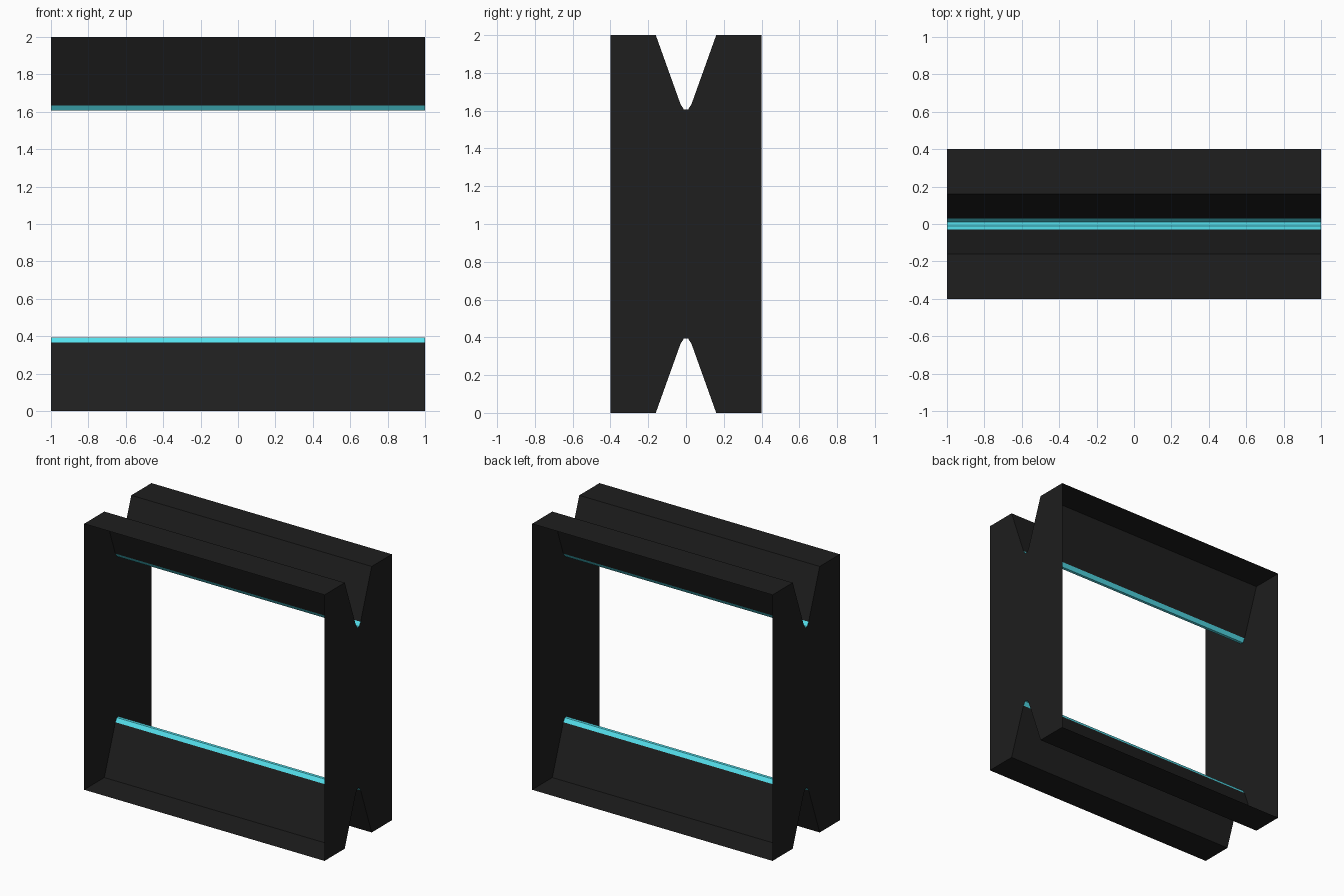
import bpy, bmesh

if "Cube" in bpy.data.objects:
    bpy.data.objects.remove(bpy.data.objects["Cube"])

def material(name, color):
    m = bpy.data.materials.new(name)
    m.diffuse_color = color
    m.use_nodes = True
    m.node_tree.nodes["Principled BSDF"].inputs["Base Color"].default_value = m.diffuse_color
    return m

black = material("black", (0.013, 0.013, 0.013, 1))
teal = material("teal", (0.09, 0.75, 0.85, 1))

def build(name, polygons, mat):
    bm = bmesh.new()
    for pts in polygons:
        bm.faces.new([bm.verts.new(p) for p in pts])
    bmesh.ops.remove_doubles(bm, verts=bm.verts, dist=1e-5)
    bmesh.ops.recalc_face_normals(bm, faces=bm.faces)
    me = bpy.data.meshes.new(name)
    bm.to_mesh(me)
    bm.free()
    me.materials.append(mat)
    ob = bpy.data.objects.new(name, me)
    bpy.context.collection.objects.link(ob)

def sheet(profile):
    # profile (y, z) swept across the full width
    return [[(-1, *a), (-1, *b), (1, *b), (1, *a)]
            for a, b in zip(profile, profile[1:])]

# Half profile of the grooved top, from front edge to groove floor
half = [(-0.4, 2), (-0.16, 2), (-0.029, 1.634), (-0.011, 1.606)]
top = half + [(-y, z) for y, z in reversed(half)]
bottom = [(y, 2 - z) for y, z in top]

# Folded black panels and coloured groove tips, top and bottom
for label, prof in (("top", top), ("bottom", bottom)):
    build(label + "_panel", sheet(prof[:3]) + sheet(prof[5:]), black)
    build(label + "_light_strip", sheet(prof[2:6]), teal)

# Thin side walls following the notched outline
for label, x in (("left", -1), ("right", 1)):
    # strips between the matching top and bottom profile points
    build(label + "_wall",
          [[(x, *a), (x, *b), (x, *d), (x, *c)]
           for a, b, c, d in zip(top, top[1:], bottom, bottom[1:])], black)
